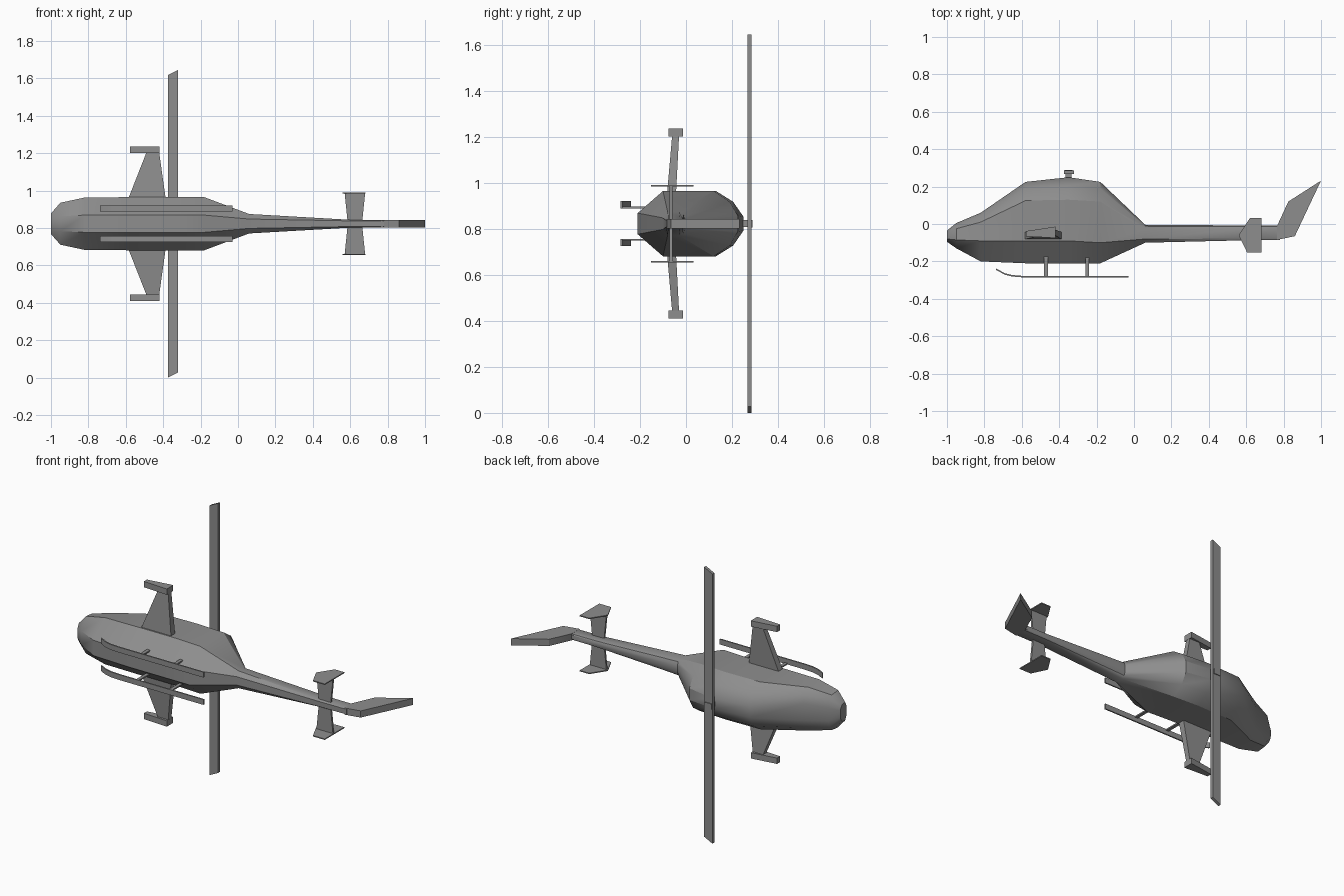
import bpy, bmesh
from math import radians

cube = bpy.data.objects.get("Cube")
if cube:
    bpy.data.objects.remove(cube, do_unlink=True)

MID = 0.8225   # the craft lies on its side: its centre plane is z = MID

grey = bpy.data.materials.new("mid grey")
grey.use_nodes = True
COLOUR = (0.27, 0.27, 0.27, 1)
grey.diffuse_color = COLOUR
grey.node_tree.nodes["Principled BSDF"].inputs["Base Color"].default_value = COLOUR


def loft(name, rings, angle=30):
    """Skin a row of equal-sized rings and cap both ends."""
    bm = bmesh.new()
    rows = [[bm.verts.new((x, y, MID + w)) for x, y, w in ring] for ring in rings]
    for a, b in zip(rows, rows[1:]):
        for i in range(len(a)):
            j = (i + 1) % len(a)
            bm.faces.new((a[i], a[j], b[j], b[i]))
    bm.faces.new(rows[0])
    bm.faces.new(rows[-1])
    bmesh.ops.recalc_face_normals(bm, faces=bm.faces)
    mesh = bpy.data.meshes.new(name)
    bm.to_mesh(mesh)
    bm.free()
    mesh.materials.append(grey)
    obj = bpy.data.objects.new(name, mesh)
    bpy.context.collection.objects.link(obj)
    bpy.ops.object.select_all(action='DESELECT')
    obj.select_set(True)
    bpy.context.view_layer.objects.active = obj
    bpy.ops.object.shade_smooth_by_angle(angle=radians(angle))
    return obj


def plate(name, outline, w0, w1):
    """Extrude a side outline across the craft from w0 to w1."""
    return loft(name, [[(x, y, w) for x, y in outline] for w in (w0, w1)])


def box(x0, x1, y0, y1):
    return [(x0, y0), (x1, y0), (x1, y1), (x0, y1)]


# Fuselage and boom: x, five heights from belly to roof, then their half widths
stations = [
    (-1.00, (-.095, -.080, -.050, -.040, -.035), (.025, .055, .050, .035, .020)),
    (-0.95, (-.130, -.085, -.025, -.005, .005), (.040, .112, .105, .080, .040)),
    (-0.82, (-.200, -.090, .010, .045, .060), (.046, .140, .130, .100, .050)),
    (-0.58, (-.210, -.090, .125, .195, .225), (.046, .142, .142, .095, .035)),
    (-0.35, (-.210, -.090, .130, .205, .250), (.046, .142, .142, .095, .030)),
    (-0.18, (-.210, -.100, .120, .190, .225), (.046, .142, .142, .095, .035)),
    (0.06, (-.100, -.080, -.030, -.012, -.004), (.025, .052, .052, .040, .020)),
    (0.60, (-.087, -.078, -.025, -.013, -.008), (.015, .021, .021, .018, .012)),
    (0.78, (-.085, -.077, -.022, -.013, -.009), (.015, .019, .019, .017, .012)),
]
rings = []
for x, heights, widths in stations:
    half = [(x, y, w) for y, w in zip(heights, widths)]
    rings.append(half + [(x, y, -w) for x, y, w in reversed(half)])
loft("fuselage", rings, 32)

# Swept tail fin
plate("tail_fin", [(.765, -.01), (.825, .12), (1.0, .232), (.86, -.065), (.765, -.085)],
      -.02, .02)

# Mast and two-blade rotor with skewed tips
plate("rotor_mast", box(-.365, -.335, .22, .268), -.015, .015)
plate("mast_collar", box(-.372, -.328, .275, .290), -.016, .016)
blade = []
for left, right in ((-.8225, -.795), (.795, .8225)):
    blade.append([(-.375, .267, left), (-.32, .267, right),
                  (-.32, .285, right), (-.375, .285, left)])
loft("rotor_blades", blade)

# Side parts, repeated for both sides
skid_path = [(-.03, -.281), (-.60, -.281), (-.65, -.277), (-.69, -.267), (-.738, -.242)]
for label, s in (("left", 1), ("right", -1)):
    # Stub wing with slight upward slope
    loft(label + "_wing", [
        [(x, y, s * .10) for x, y in box(-.60, -.382, -.085, -.045)],
        [(x, y, s * .385) for x, y in box(-.488, -.422, -.060, -.030)]])
    plate(label + "_wing_pod", [(-.578, -.066), (-.42, -.075), (-.42, -.014), (-.578, -.038)],
          s * .378, s * .413)

    # Tailplane and its end plate
    loft(label + "_tailplane", [
        [(x, y, s * w) for x, y in box(.625 - h, .625 + h, -.071, -.059)]
        for h, w in ((.038, 0), (.055, .166))])
    plate(label + "_end_plate", [(.56, -.06), (.605, -.153), (.683, -.153),
                                 (.683, .032), (.62, .032)], s * .162, s * .168)

    # Landing skid with upturned front, and its two struts
    loft(label + "_skid", [
        [(x, y - .004, s * .066), (x, y + .004, s * .066),
         (x, y + .004, s * .098), (x, y - .004, s * .098)] for x, y in skid_path])
    for place, x in (("front", -.47), ("rear", -.25)):
        plate(f"{label}_{place}_strut", box(x - .01, x + .01, -.282, -.16),
              s * .066, s * .074)
